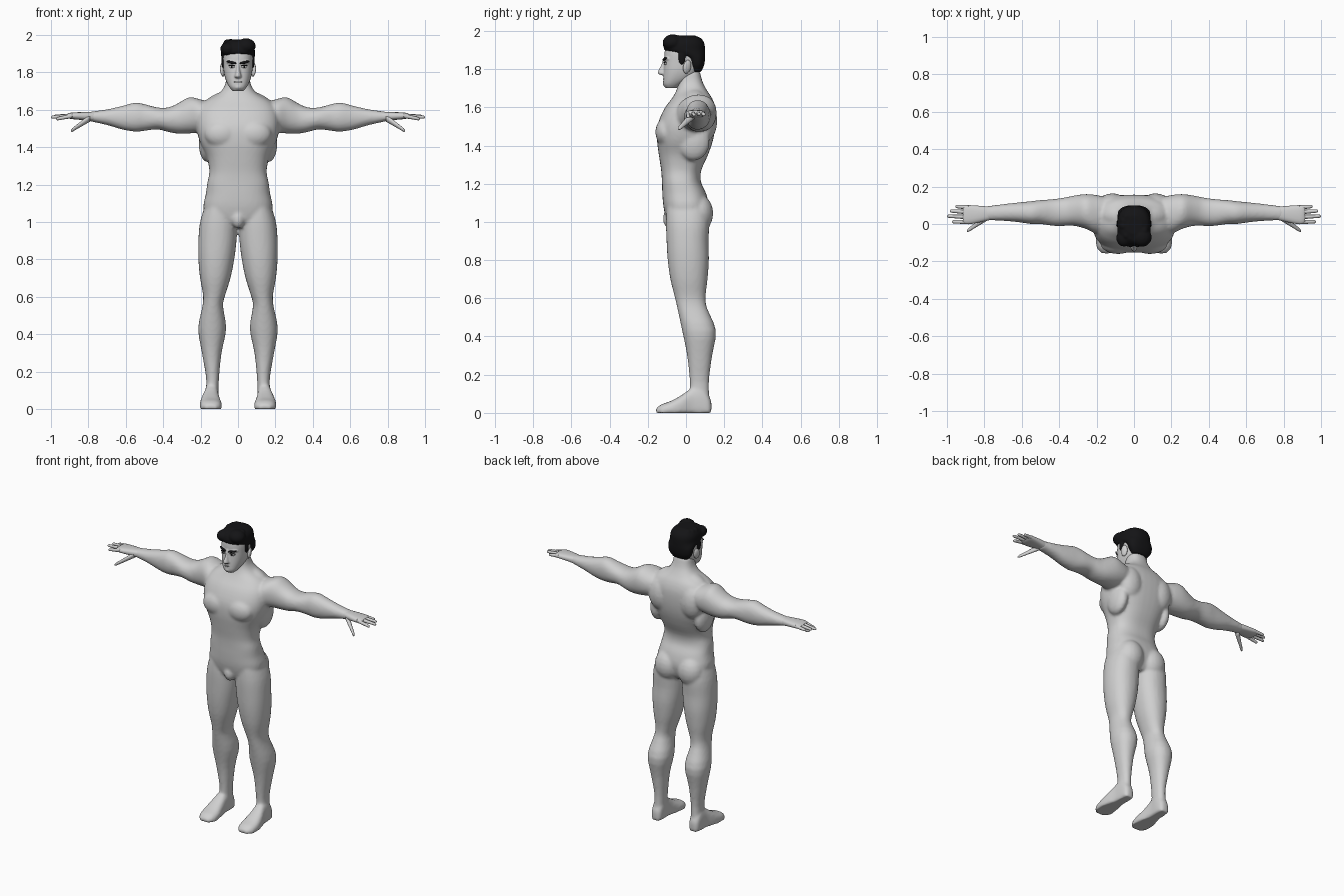
import bpy, bmesh, math, random
from mathutils import Vector, Matrix

random.seed(4)


def material(name, rgb):
    m = bpy.data.materials.new(name)
    m.diffuse_color = (*rgb, 1)
    return m


SKIN = material("skin_grey", (0.63, 0.63, 0.63))
BLACK = material("hair_black", (0.007, 0.007, 0.008))
WHITE = material("eye_white", (0.75, 0.75, 0.75))
LIP = material("lip_grey", (0.30, 0.30, 0.30))

# Which coordinates (along, across a, across b) a loft axis stands for
AXES = {"x": (0, 1, 2), "y": (1, 0, 2), "z": (2, 0, 1)}


def smooth_rings(rings, steps):
    """Catmull-Rom interpolation between the given sections."""
    out = []
    for i in range(len(rings) - 1):
        quad = [rings[max(0, min(len(rings) - 1, i + k))] for k in (-1, 0, 1, 2)]
        for s in range(steps):
            t = s / steps
            out.append([0.5 * (2 * b + (c - a) * t + (2 * a - 5 * b + 4 * c - d) * t * t
                               + (3 * b - a - 3 * c + d) * t ** 3)
                        for a, b, c, d in zip(*quad)])
    return out + [list(rings[-1])]


def loft(bm, axis, rings, n=2.2, seg=28, steps=3, sides=(1,)):
    """Closed tube through sections (along, a_min, a_max, b_min, b_max)."""
    ia, ib, ic = AXES[axis]
    for side in sides:
        loops = []
        for t, a0, a1, b0, b1 in smooth_rings(rings, steps):
            loop = []
            for k in range(seg):
                ang = 2 * math.pi * k / seg
                c, s = math.cos(ang), math.sin(ang)
                p = [0, 0, 0]
                p[ia] = t
                p[ib] = (a0 + a1) / 2 + (a1 - a0) / 2 * math.copysign(abs(c) ** (2 / n), c)
                p[ic] = (b0 + b1) / 2 + (b1 - b0) / 2 * math.copysign(abs(s) ** (2 / n), s)
                loop.append(bm.verts.new((p[0] * side, p[1], max(p[2], 0))))
            loops.append(loop)
        for lo, hi in zip(loops, loops[1:]):
            for k in range(seg):
                j = (k + 1) % seg
                bm.faces.new((lo[k], lo[j], hi[j], hi[k]))
        bm.faces.new(loops[0][::-1])
        bm.faces.new(loops[-1])


def blob(bm, centre, radius, turn=(0, 0, 0), sides=(1,), seg=20):
    """Ellipsoid, optionally repeated on the other side."""
    for side in sides:
        c = Vector((centre[0] * side, centre[1], centre[2]))
        m = (Matrix.Translation(c) @ Matrix.Rotation(turn[2] * side, 4, "Z")
             @ Matrix.Rotation(turn[1] * side, 4, "Y") @ Matrix.Rotation(turn[0], 4, "X")
             @ Matrix.Diagonal((*radius, 1)))
        bmesh.ops.create_uvsphere(bm, u_segments=seg, v_segments=seg // 2, radius=1, matrix=m)


def finish(bm, name, mat, voxel=0, smooth=0):
    bmesh.ops.recalc_face_normals(bm, faces=bm.faces)
    for f in bm.faces:
        f.smooth = True
    me = bpy.data.meshes.new(name)
    bm.to_mesh(me)
    bm.free()
    me.materials.append(mat)
    ob = bpy.data.objects.new(name, me)
    bpy.context.collection.objects.link(ob)
    if voxel:
        r = ob.modifiers.new("merge", "REMESH")
        r.mode = "VOXEL"
        r.voxel_size = voxel
        r.use_smooth_shade = True
        s = ob.modifiers.new("soften", "SMOOTH")
        s.factor = 0.5
        s.iterations = smooth
    return ob


BOTH = (1, -1)

# Body: torso with neck, legs, feet and arms merged into one skin
bm = bmesh.new()
loft(bm, "z", [
    (0.97, -0.08, 0.08, -0.07, 0.08), (1.01, -0.16, 0.16, -0.10, 0.105),
    (1.08, -0.185, 0.185, -0.118, 0.12), (1.15, -0.172, 0.172, -0.124, 0.105),
    (1.21, -0.164, 0.164, -0.126, 0.078), (1.27, -0.153, 0.153, -0.13, 0.08),
    (1.35, -0.168, 0.168, -0.142, 0.115), (1.43, -0.205, 0.205, -0.152, 0.142),
    (1.51, -0.222, 0.222, -0.148, 0.155), (1.59, -0.215, 0.215, -0.115, 0.155),
    (1.645, -0.175, 0.175, -0.075, 0.138), (1.685, -0.105, 0.105, -0.052, 0.112),
    (1.73, -0.07, 0.07, -0.04, 0.088), (1.79, -0.06, 0.06, -0.04, 0.072)], n=2.5, seg=40)
loft(bm, "z", [
    (1.09, 0.03, 0.175, -0.10, 0.11), (1.00, 0.008, 0.203, -0.105, 0.122),
    (0.90, 0.008, 0.212, -0.102, 0.118), (0.80, 0.02, 0.212, -0.096, 0.12),
    (0.70, 0.04, 0.203, -0.082, 0.113), (0.61, 0.068, 0.187, -0.06, 0.103),
    (0.55, 0.08, 0.19, -0.046, 0.11), (0.43, 0.063, 0.213, -0.02, 0.157),
    (0.30, 0.088, 0.193, 0.006, 0.137), (0.16, 0.102, 0.17, 0.02, 0.12),
    (0.05, 0.105, 0.175, 0.02, 0.125)], sides=BOTH)
loft(bm, "y", [
    (-0.158, 0.115, 0.175, -0.02, 0.022), (-0.13, 0.092, 0.198, -0.03, 0.044),
    (-0.08, 0.086, 0.206, -0.03, 0.062), (-0.02, 0.096, 0.197, -0.03, 0.095),
    (0.03, 0.103, 0.182, -0.03, 0.13), (0.08, 0.102, 0.178, -0.03, 0.14),
    (0.115, 0.106, 0.174, -0.03, 0.10), (0.133, 0.12, 0.16, -0.02, 0.06)], n=2.6, sides=BOTH)
loft(bm, "x", [
    (0.14, -0.02, 0.14, 1.50, 1.635), (0.20, -0.05, 0.155, 1.48, 1.655),
    (0.26, -0.025, 0.16, 1.473, 1.667), (0.32, -0.01, 0.152, 1.472, 1.635),
    (0.37, -0.01, 0.142, 1.48, 1.613), (0.43, -0.01, 0.133, 1.495, 1.612),
    (0.50, 0.0, 0.128, 1.487, 1.63), (0.55, 0.0, 0.122, 1.483, 1.638),
    (0.62, 0.01, 0.115, 1.494, 1.62), (0.70, 0.017, 0.106, 1.518, 1.602),
    (0.80, 0.02, 0.094, 1.54, 1.588)], sides=BOTH)
blob(bm, (0.085, -0.105, 1.47), (0.095, 0.056, 0.075), sides=BOTH)        # chest
blob(bm, (0.085, 0.065, 1.045), (0.088, 0.078, 0.10), sides=BOTH)         # buttocks
blob(bm, (0.115, 0.10, 1.53), (0.085, 0.064, 0.11), sides=BOTH)           # shoulder blades
blob(bm, (0.165, 0.04, 1.42), (0.045, 0.085, 0.10), sides=BOTH)           # side back muscles
blob(bm, (0.10, 0.045, 1.655), (0.09, 0.05, 0.035), (0, 0.4, 0), BOTH)    # neck-shoulder slope
blob(bm, (0, -0.085, 1.015), (0.036, 0.036, 0.05))                       # groin
finish(bm, "body", SKIN, 0.009, 6)

# Hands: palm, four fingers and a thumb
bm = bmesh.new()
loft(bm, "x", [
    (0.76, 0.024, 0.092, 1.537, 1.588), (0.81, 0.012, 0.096, 1.543, 1.588),
    (0.87, 0.0, 0.10, 1.548, 1.586), (0.90, 0.0, 0.10, 1.552, 1.583),
    (0.915, 0.01, 0.09, 1.558, 1.577)], n=2.6, seg=20, sides=BOTH)


def finger(start, end, r0, r1):
    rings = []
    for t in (0, 0.35, 0.7, 0.93, 1):
        x, y, z = Vector(start).lerp(Vector(end), t)
        r = (r0 + (r1 - r0) * t) * (0.4 if t == 1 else 1)
        rings.append((x, y - r, y + r, z - r, z + r))
    loft(bm, "x", rings, n=2, seg=12, steps=2, sides=BOTH)


for y0, tip in ((0.011, (0.972, 0.012, 1.55)), (0.037, (1.0, 0.042, 1.56)),
                (0.063, (0.985, 0.07, 1.565)), (0.088, (0.955, 0.094, 1.562))):
    finger((0.885, y0, 1.568), tip, 0.0125, 0.008)
finger((0.79, 0.035, 1.557), (0.893, -0.038, 1.487), 0.02, 0.009)
finish(bm, "hands", SKIN)

# Head with nose, brow ridge, chin and ears
bm = bmesh.new()
loft(bm, "z", [
    (1.70, -0.028, 0.028, -0.105, -0.05), (1.72, -0.046, 0.046, -0.118, -0.02),
    (1.75, -0.062, 0.062, -0.119, 0.03), (1.79, -0.074, 0.074, -0.117, 0.07),
    (1.84, -0.079, 0.079, -0.114, 0.085), (1.89, -0.08, 0.08, -0.112, 0.09),
    (1.93, -0.07, 0.07, -0.10, 0.08), (1.96, -0.045, 0.045, -0.06, 0.05)], n=2.4, seg=36)
loft(bm, "z", [
    (1.768, -0.012, 0.012, -0.126, -0.09), (1.776, -0.019, 0.019, -0.147, -0.09),
    (1.79, -0.016, 0.016, -0.146, -0.09), (1.82, -0.010, 0.010, -0.131, -0.09),
    (1.858, -0.011, 0.011, -0.117, -0.09)], n=2, seg=16)
blob(bm, (0, -0.100, 1.722), (0.026, 0.022, 0.017))
blob(bm, (0.033, -0.098, 1.853), (0.032, 0.016, 0.011), (0, -0.1, 0.3), BOTH)
finish(bm, "head", SKIN, 0.0045, 3)

bm = bmesh.new()
blob(bm, (0.083, 0.006, 1.812), (0.011, 0.022, 0.036), (-0.15, 0.15, 0.35), BOTH)
finish(bm, "ears", SKIN)

# Face details
bm = bmesh.new()
blob(bm, (0.035, -0.111, 1.853), (0.029, 0.008, 0.0075), (0, -0.2, 0.33), BOTH)
finish(bm, "eyebrows", BLACK)
bm = bmesh.new()
blob(bm, (0.033, -0.1075, 1.829), (0.016, 0.006, 0.0065), (0, 0, 0.25), BOTH)
finish(bm, "eyes", WHITE)
bm = bmesh.new()
blob(bm, (0.033, -0.1115, 1.829), (0.006, 0.004, 0.006), sides=BOTH, seg=12)
blob(bm, (0.034, -0.109, 1.836), (0.019, 0.007, 0.003), (0, 0, 0.28), BOTH)
finish(bm, "pupils_and_lashes", BLACK)
bm = bmesh.new()
blob(bm, (0, -0.114, 1.748), (0.024, 0.008, 0.0045))
finish(bm, "lips", LIP)

# Hair: cap, sideburns, two front locks and small tufts over the crown
bm = bmesh.new()
loft(bm, "z", [
    (1.785, -0.056, 0.056, 0.028, 0.078), (1.82, -0.08, 0.08, 0.018, 0.095),
    (1.86, -0.087, 0.087, 0.0, 0.10), (1.885, -0.09, 0.09, -0.07, 0.10),
    (1.90, -0.09, 0.09, -0.113, 0.10), (1.935, -0.088, 0.088, -0.114, 0.096),
    (1.962, -0.072, 0.072, -0.092, 0.078), (1.976, -0.04, 0.04, -0.05, 0.045)], n=2.4, seg=36)
blob(bm, (0.079, -0.022, 1.862), (0.010, 0.02, 0.04), sides=BOTH)
blob(bm, (-0.053, -0.075, 1.925), (0.042, 0.046, 0.036))
blob(bm, (0.042, -0.07, 1.94), (0.053, 0.052, 0.042))
for i in range(16):
    a = 2 * math.pi * i / 16
    blob(bm, (0.055 * math.cos(a), 0.068 * math.sin(a) - 0.01, 1.95 + random.uniform(-0.008, 0.006)),
         (0.026, 0.026, 0.024), seg=12)
finish(bm, "hair", BLACK, 0.006, 2)
